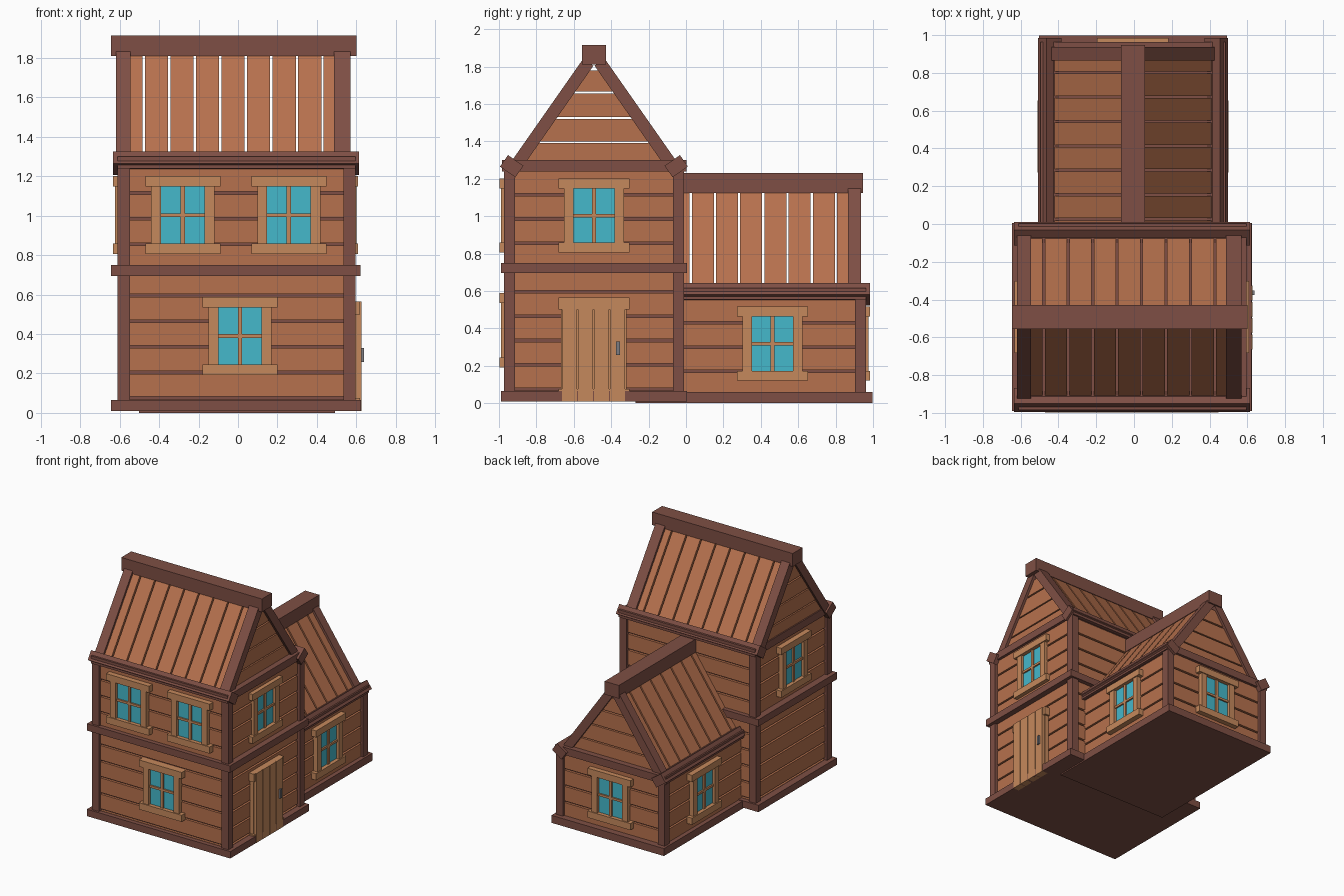
import bpy, bmesh, math
from mathutils import Matrix, Vector

if "Cube" in bpy.data.objects:
    bpy.data.objects.remove(bpy.data.objects["Cube"])


def material(name, rgb):
    m = bpy.data.materials.new(name)
    m.diffuse_color = (*rgb, 1)
    m.use_nodes = True
    m.node_tree.nodes["Principled BSDF"].inputs["Base Color"].default_value = m.diffuse_color
    return m


BEAM = material("dark_beam", (0.21, 0.078, 0.058))
PLANK = material("plank", (0.47, 0.165, 0.075))
TRIM = material("light_trim", (0.56, 0.25, 0.107))
GLASS = material("glass", (0.06, 0.48, 0.60))
METAL = material("metal", (0.2, 0.2, 0.22))


def build(name, mat, boxes=(), prisms=(), matrix=Matrix()):
    """boxes: (lo, hi) or (centre, size, x_angle); prisms: (yz outline, x0, x1)"""
    bm = bmesh.new()
    for b in boxes:
        if len(b) == 2:
            lo, hi = Vector(b[0]), Vector(b[1])
            c, s, a = (lo + hi) / 2, hi - lo, 0
        else:
            c, s, a = Vector(b[0]), b[1], b[2]
        bmesh.ops.create_cube(bm, size=1, matrix=Matrix.Translation(c)
                              @ Matrix.Rotation(a, 4, 'X') @ Matrix.Diagonal((*s, 1)))
    for pts, x0, x1 in prisms:
        face = bm.faces.new([bm.verts.new((x0, y, z)) for y, z in pts])
        ext = bmesh.ops.extrude_face_region(bm, geom=[face], use_keep_orig=True)
        bmesh.ops.translate(bm, vec=(x1 - x0, 0, 0),
                            verts=[v for v in ext["geom"] if isinstance(v, bmesh.types.BMVert)])
    bmesh.ops.recalc_face_normals(bm, faces=bm.faces)
    me = bpy.data.meshes.new(name)
    bm.to_mesh(me)
    bm.free()
    me.materials.append(mat)
    ob = bpy.data.objects.new(name, me)
    ob.matrix_world = matrix
    bpy.context.collection.objects.link(ob)
    return ob


def place(x, y, z, turn=0):
    return Matrix.Translation((x, y, z)) @ Matrix.Rotation(math.radians(turn), 4, 'Z')


def plank_walls(name, x0, x1, y0, y1, z0, z1, gap0):
    """Stacked boards around a slightly smaller dark core"""
    rows, z = [], gap0
    while z < z1:
        rows.append(((x0, y0, max(z0, z + 0.007)), (x1, y1, min(z1, z + 0.123))))
        z += 0.13
    build(name + "_wall_planks", PLANK, rows)
    build(name + "_wall_core", BEAM, [((x0 + 0.02, y0 + 0.02, z0), (x1 - 0.02, y1 - 0.02, z1))])


# Main house: walls, slabs and corner posts
plank_walls("main", -0.59, 0.575, -0.955, -0.03, 0.05, 1.25, 0.075 - 0.13)
build("main_base_beam", BEAM, [((-0.645, -0.99, 0.01), (0.625, 0.005, 0.065))])
build("main_middle_beam", BEAM, [((-0.645, -0.99, 0.695), (0.622, 0.005, 0.75))])
build("main_top_beam", BEAM, [((-0.612, -0.985, 1.24), (0.595, 0.003, 1.30))])
build("main_corner_posts", BEAM, [((x, y, 0.03), (x + 0.062, y + 0.06, 1.27))
                                  for x in (-0.611, 0.535) for y in (-0.973, -0.07)])

# Rear wing: walls, slabs and corner posts
plank_walls("wing", -0.468, 0.458, -0.06, 0.945, 0.04, 0.57, 0.04 - 0.13)
build("wing_base_beam", BEAM, [((-0.503, -0.27, 0), (0.493, 0.998, 0.06))])
build("wing_top_beam", BEAM, [((-0.495, -0.04, 0.555), (0.485, 0.963, 0.615))])
build("wing_corner_posts", BEAM, [((x, 0.903, 0.03), (x + 0.06, 0.963, 0.58))
                                  for x in (-0.486, 0.416)])

# Roofs, built along local x with the ridge over y = 0
SLOPE = math.radians(55)
APEX = 1.866


def line_z(off):
    return APEX - math.tan(SLOPE) * off


def roof(name, matrix, ridge, eave, rafters, gables, gap0, slats, ends):
    build(name + "_ridge_beam", BEAM, [((ridge[0], -0.063, 1.81), (ridge[1], 0.063, 1.915))],
          matrix=matrix)
    mid, run = 0.225, 0.39 / math.cos(SLOPE)
    eaves, rafs, boards = [], [], []
    for s in (-1, 1):
        a = -s * SLOPE
        eaves.append((((eave[0] + eave[1]) / 2, s * 0.44, 1.267),
                      (eave[1] - eave[0], 0.075, 0.10), a))
        for x0, x1 in rafters:
            rafs.append((((x0 + x1) / 2, s * mid, line_z(mid)), (x1 - x0, run, 0.066), a))
        for i in range(slats):
            x0 = max(ends[0], gap0 + 0.1295 * (i - 1) + 0.006)
            x1 = min(ends[1], gap0 + 0.1295 * i - 0.006)
            boards.append((((x0 + x1) / 2, s * mid, line_z(mid)), (x1 - x0, run, 0.03), a))
    build(name + "_eave_beams", BEAM, eaves, matrix=matrix)
    build(name + "_rafters", BEAM, rafs, matrix=matrix)
    build(name + "_roof_slats", PLANK, boards, matrix=matrix)
    # Gable boards, each a trapezoid
    tri = []
    for x in gables:
        for z0, z1 in ((1.27, 1.39), (1.40, 1.52), (1.53, 1.655), (1.667, 1.78)):
            w0, w1 = [(APEX - z) / math.tan(SLOPE) - 0.015 for z in (z0, z1)]
            tri.append((((-w0, z0), (w0, z0), (w1, z1), (-w1, z1)), x - 0.017, x + 0.017))
    build(name + "_gable_planks", PLANK, prisms=tri, matrix=matrix)


roof("main", place(0, -0.492, 0), (-0.645, 0.6), (-0.635, 0.614),
     ((-0.62, -0.545), (0.487, 0.57)), (-0.585, 0.532), -0.478, 9, (-0.6, 0.55))
roof("wing", place(-0.005, 0, -0.685, 90), (-0.06, 0.947), (-0.02, 0.984),
     ((0.866, 0.936),), (0.9,), 0.025, 8, (-0.03, 0.92))


# Windows: local -y faces outward, origin at the wall surface
def window(name, matrix):
    frame = [((-0.19, -0.043, z), (0.19, 0.01, z + 0.053)) for z in (-0.198, 0.145)]
    frame += [((x, -0.035, -0.15), (x + 0.05, 0.01, 0.15)) for x in (-0.16, 0.11)]
    frame += [((-0.011, -0.024, -0.15), (0.011, 0.01, 0.15)),
              ((-0.115, -0.024, -0.009), (0.115, 0.01, 0.009))]
    build(name + "_frame", TRIM, frame, matrix=matrix)
    build(name + "_glass", GLASS, [((-0.115, -0.012, -0.15), (0.115, 0.008, 0.15))],
          matrix=matrix)


for label, spot in {
    "front_lower_window": (0.01, -0.955, 0.39, 0),
    "front_upper_left_window": (-0.28, -0.955, 1.003, 0),
    "front_upper_right_window": (0.258, -0.955, 1.003, 0),
    "right_upper_window": (0.565, -0.492, 1.003, 90),
    "left_upper_window": (-0.59, -0.492, 1.003, -90),
    "wing_right_window": (0.458, 0.463, 0.318, 90),
    "wing_left_window": (-0.468, 0.463, 0.318, -90),
    "wing_rear_window": (-0.007, 0.942, 0.318, 180),
}.items():
    window(label, place(*spot))

# Door on the right side of the main house
door = place(0.575, -0.492, 0, 90)
build("door_planks", TRIM, [((-0.172 + 0.086 * i, -0.052, 0.01), (-0.092 + 0.086 * i, 0, 0.565))
                            for i in range(4)], matrix=door)
build("door_rails", TRIM, [((-0.19, -0.044, z0), (0.19, 0, z1))
                           for z0, z1 in ((0.015, 0.075), (0.50, 0.565))]
      + [((-0.175, -0.03, 0.02), (0.175, 0, 0.55))], matrix=door)
build("door_handle", METAL, [((0.117, -0.064, 0.258), (0.139, -0.045, 0.33))], matrix=door)
